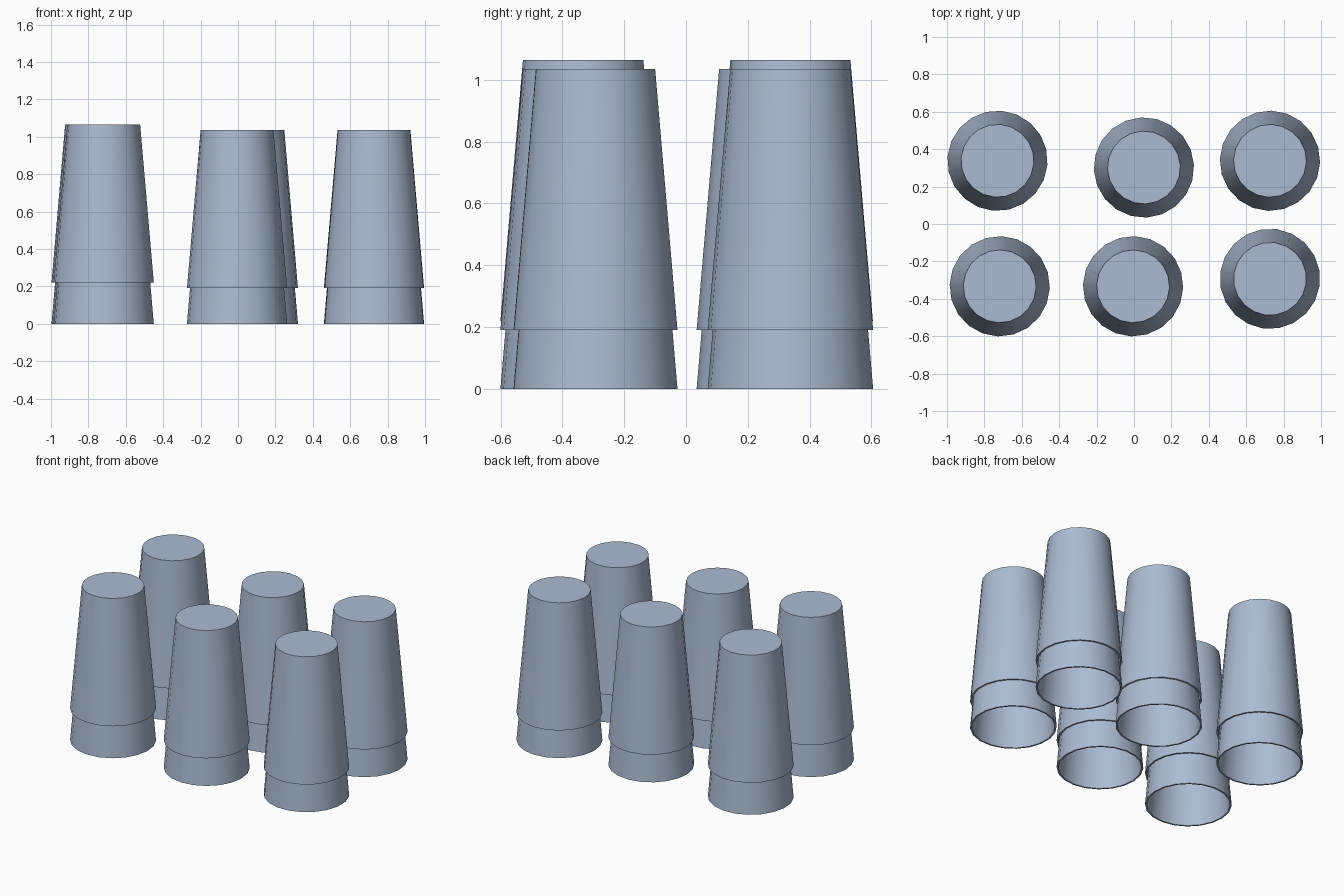
import bpy, bmesh, math

if "Cube" in bpy.data.objects:
    bpy.data.objects.remove(bpy.data.objects["Cube"])

SIDES = 20
HEIGHT, R_RIM, R_TOP, WALL = 0.845, 0.268, 0.195, 0.011

mat = bpy.data.materials.new("pale blue grey")
mat.diffuse_color = (0.41, 0.50, 0.65, 1)
mat.use_nodes = True
mat.node_tree.nodes["Principled BSDF"].inputs["Base Color"].default_value = mat.diffuse_color


def cup_mesh():
    """Upside-down hollow cup: closed top, open rim at z = 0."""
    bm = bmesh.new()
    profile = [(R_TOP, HEIGHT), (R_RIM, 0), (R_RIM - WALL, 0),
               (R_TOP - WALL, HEIGHT - WALL)]
    rings = []
    for r, z in profile:
        rings.append([bm.verts.new((r * math.cos(2 * math.pi * i / SIDES),
                                    r * math.sin(2 * math.pi * i / SIDES), z))
                      for i in range(SIDES)])
    for a, b in zip(rings, rings[1:]):
        for i in range(SIDES):
            j = (i + 1) % SIDES
            bm.faces.new((a[i], b[i], b[j], a[j]))
    bm.faces.new(rings[0])
    bm.faces.new(rings[-1][::-1])
    bmesh.ops.recalc_face_normals(bm, faces=bm.faces)
    # smooth walls, sharp rim and base edges
    for f in bm.faces:
        f.smooth = len(f.verts) == 4
    for e in bm.edges:
        e.smooth = e.calc_face_angle(0) < math.radians(40)
    me = bpy.data.meshes.new("cup")
    bm.to_mesh(me)
    bm.free()
    me.materials.append(mat)
    return me


cup = cup_mesh()

# stack name, x, y, lift of the upper cup, turn in degrees
stacks = [
    ("left_back", -0.73, 0.338, 0.22, 67),
    ("left_front", -0.718, -0.333, 0.22, 70),
    ("middle_back", 0.053, 0.302, 0.19, 75),
    ("middle_front", -0.005, -0.333, 0.19, 70),
    ("right_back", 0.727, 0.338, 0.19, 70),
    ("right_front", 0.727, -0.293, 0.19, 100),
]
for name, x, y, lift, turn in stacks:
    for part, z in (("lower_cup", 0), ("upper_cup", lift)):
        ob = bpy.data.objects.new(f"{name}_{part}", cup)
        ob.location = (x, y, z)
        ob.rotation_euler.z = math.radians(turn)
        bpy.context.collection.objects.link(ob)
